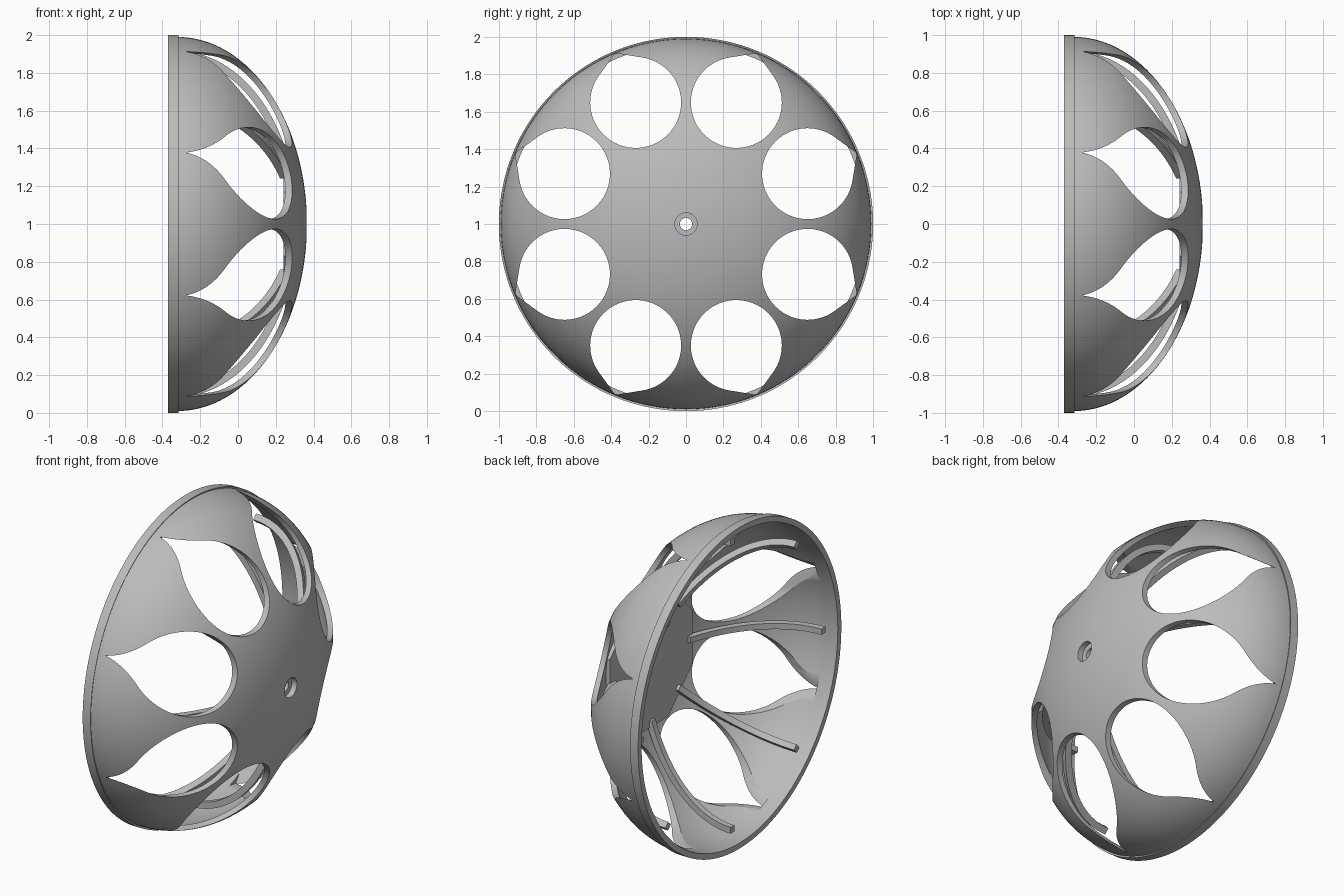
import bpy, bmesh, math

cube = bpy.data.objects.get("Cube")
if cube:
    bpy.data.objects.remove(cube)

grey = bpy.data.materials.new("plain_grey")
grey.use_nodes = True
grey.diffuse_color = (0.5, 0.5, 0.5, 1)
grey.node_tree.nodes["Principled BSDF"].inputs["Base Color"].default_value = (0.5, 0.5, 0.5, 1)


def polar(x, r, a):
    return (x, r * math.cos(a), 1 + r * math.sin(a))


def finish(name, bm, smooth=True):
    bmesh.ops.recalc_face_normals(bm, faces=bm.faces)
    mesh = bpy.data.meshes.new(name)
    bm.to_mesh(mesh)
    bm.free()
    obj = bpy.data.objects.new(name, mesh)
    mesh.materials.append(grey)
    bpy.context.collection.objects.link(obj)
    if smooth:
        shade(obj)
    return obj


def shade(obj):
    bpy.ops.object.select_all(action='DESELECT')
    obj.select_set(True)
    bpy.context.view_layer.objects.active = obj
    bpy.ops.object.shade_smooth_by_angle(angle=math.radians(30))


def revolve(name, profile, steps, turn=0, smooth=True):
    """Spin a closed (x, radius) profile around the dome axis."""
    bm = bmesh.new()
    rings = [[bm.verts.new(polar(x, r, turn + math.tau * i / steps)) for x, r in profile]
             for i in range(steps)]
    n = len(profile)
    for i in range(steps):
        a, b = rings[i], rings[(i + 1) % steps]
        for j in range(n):
            k = (j + 1) % n
            bm.faces.new((a[j], a[k], b[k], b[j]))
    return finish(name, bm, smooth)


BASE = -0.32          # where the dome meets the straight rim


def arc(depth, radius, r_start, r_end, count):
    """Points on an elliptical dome section between two radii."""
    t0, t1 = math.asin(r_start / radius), math.asin(min(1, r_end / radius))
    ts = [t0 + (t1 - t0) * i / count for i in range(count + 1)]
    return [(BASE + depth * math.cos(t), radius * math.sin(t)) for t in ts]


# Dome shell with a straight rim
outer = arc(0.685, 0.99, 0.06, 0.99, 40)
inner = arc(0.65, 0.96, 0.06, 0.96, 40)
shell = revolve("dome_shell",
                outer + [(BASE + 0.005, 1.0), (-0.37, 1.0), (-0.37, 0.965)] + inner[::-1],
                144, smooth=False)

# Teardrop cutters: a circle with a pointed outer end
CENTRE, HOLE, TIP = 0.703, 0.243, 0.285
bm = bmesh.new()
tangent = math.acos(HOLE / TIP)
for k in range(8):
    turn = math.radians(22.5 + 45 * k)
    outline = [(TIP, 0)]
    for i in range(49):
        a = tangent + (math.tau - 2 * tangent) * i / 48
        outline.append((HOLE * math.cos(a), HOLE * math.sin(a)))
    ends = []
    for x in (-0.28, 0.6):
        ends.append([bm.verts.new(polar(x, math.hypot(CENTRE + u, v),
                                        turn + math.atan2(v, CENTRE + u))) for u, v in outline])
    bm.faces.new(ends[0])
    bm.faces.new(ends[1])
    for i in range(len(outline)):
        j = (i + 1) % len(outline)
        bm.faces.new((ends[0][i], ends[0][j], ends[1][j], ends[1][i]))
cutter = finish("opening_cutters", bm, False)

cut = shell.modifiers.new("openings", 'BOOLEAN')
cut.operation, cut.solver, cut.object = 'DIFFERENCE', 'EXACT', cutter
bpy.context.view_layer.objects.active = shell
bpy.ops.object.modifier_apply(modifier=cut.name)
bpy.data.objects.remove(cutter)
shade(shell)

# Octagonal hub plate inside, and the stepped centre bore
revolve("hub_plate", [(0.24, 0.035), (0.24, 0.44), (0.265, 0.44), (0.265, 0.035)],
        8, math.radians(22.5), False)
revolve("centre_bore", [(0.238, 0.033), (0.238, 0.08), (0.325, 0.08), (0.325, 0.033)], 48)

# Slim square ribs running from the hub towards the rim
HALF = 0.018
for k in range(8):
    turn = math.tau * k / 8
    far = arc(0.635, 0.915, 0.36, 0.915, 24)
    near = arc(0.595, 0.875, 0.36, 0.875, 24)
    bm = bmesh.new()
    rows = []
    for p, q in zip(far, near):
        corners = [(p, -HALF), (p, HALF), (q, HALF), (q, -HALF)]
        rows.append([bm.verts.new(polar(x, math.hypot(r, w), turn + math.atan2(w, r)))
                     for (x, r), w in corners])
    for a, b in zip(rows, rows[1:]):
        for j in range(4):
            m = (j + 1) % 4
            bm.faces.new((a[j], a[m], b[m], b[j]))
    bm.faces.new(rows[0])
    bm.faces.new(rows[-1])
    finish("rib_%d" % (k + 1), bm)
